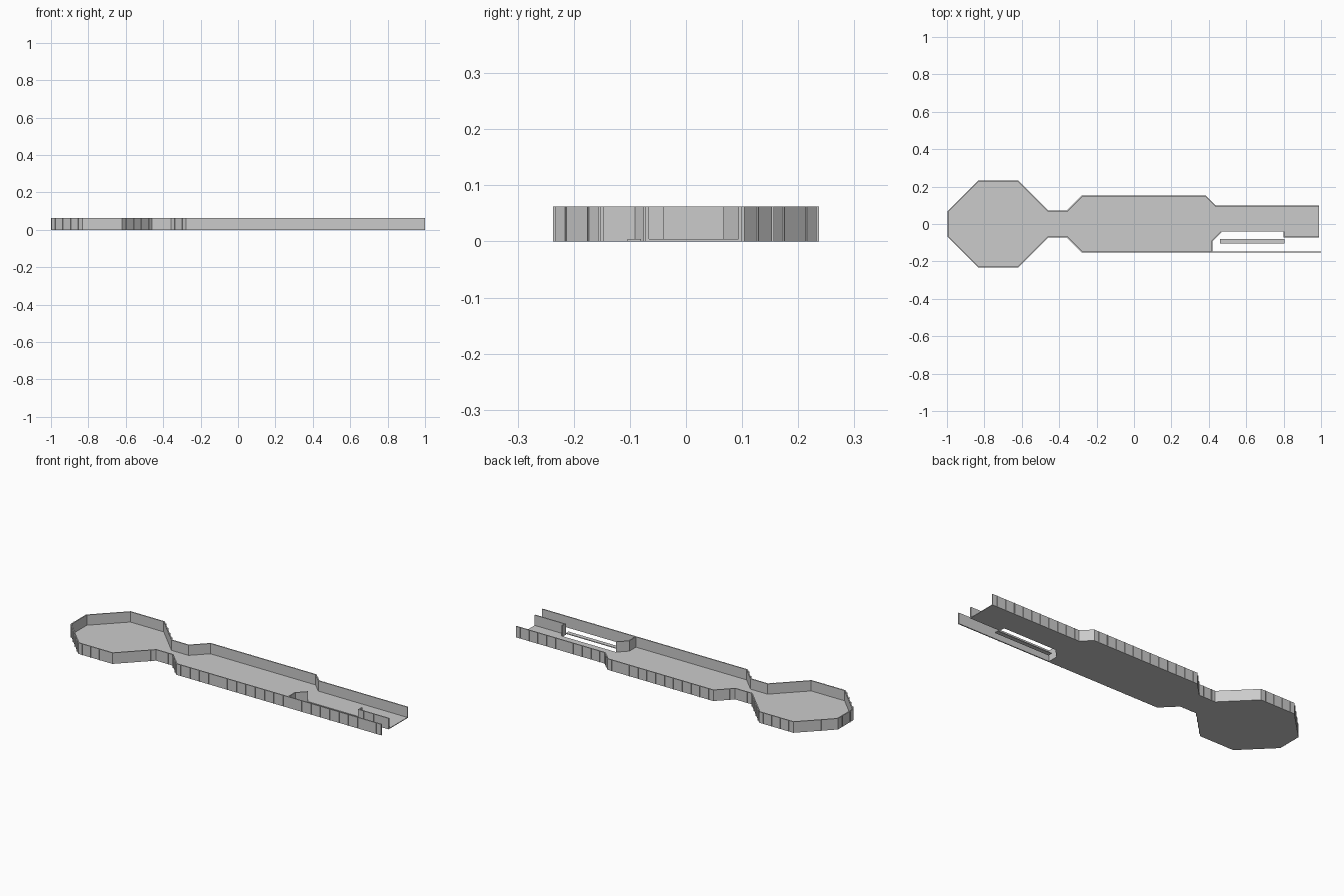
import bpy, bmesh
from mathutils import Vector

if "Cube" in bpy.data.objects:
    bpy.data.objects.remove(bpy.data.objects["Cube"])

H, T, FIN, FLOOR = 0.062, 0.006, 0.004, 0.004   # wall height, wall thickness, rib depth, floor thickness


def finish(name, bm):
    me = bpy.data.meshes.new(name)
    bm.to_mesh(me)
    bm.free()
    ob = bpy.data.objects.new(name, me)
    bpy.context.collection.objects.link(ob)
    return ob


def slab(name, pts, height):
    bm = bmesh.new()
    face = bm.faces.new([bm.verts.new((x, y, 0)) for x, y in pts])
    ext = bmesh.ops.extrude_face_region(bm, geom=[face])
    bmesh.ops.translate(bm, vec=(0, 0, height),
                        verts=[v for v in ext["geom"] if isinstance(v, bmesh.types.BMVert)])
    bmesh.ops.recalc_face_normals(bm, faces=bm.faces)
    return finish(name, bm)


def offset(path, d):
    """Mitred offset to the right-hand side of an open path."""
    p = [Vector(q) for q in path]
    nrm = []
    for a, b in zip(p, p[1:]):
        t = (b - a).normalized()
        nrm.append(Vector((t.y, -t.x)))
    out = []
    for i, q in enumerate(p):
        n0, n1 = nrm[max(i - 1, 0)], nrm[min(i, len(nrm) - 1)]
        out.append(q + (n0 + n1) * (d / (1 + n0.dot(n1))))
    return out


def wall(name, path):
    return slab(name, list(path) + [tuple(q) for q in reversed(offset(path, T))], H)


def ribs(name, path, step=0.057):
    """Paper-thin upright ribs along the outside of a wall."""
    bm = bmesh.new()
    p = offset(path, T)
    for a, b in zip(p, p[1:]):
        length = (b - a).length
        t = (b - a).normalized()
        n = Vector((t.y, -t.x)) * FIN
        count = max(1, round(length / step))
        for i in range(count):
            q = a + t * (length * (i + 0.5) / count)
            r = q + n
            bm.faces.new([bm.verts.new(c) for c in
                          ((q.x, q.y, 0), (r.x, r.y, 0), (r.x, r.y, H), (q.x, q.y, H))])
    return finish(name, bm)


# Outline of the bulb, neck and body on the upper side, right to left
bulb_neck = [(-0.275, 0.147), (-0.355, 0.067), (-0.462, 0.067),
             (-0.622, 0.227), (-0.83, 0.227), (-0.99, 0.067)]
upper = [(0.99, 0.094), (0.435, 0.094), (0.38, 0.147)] + bulb_neck
lower = [(x, -y) for x, y in reversed(bulb_neck)]

# Notch beside the long outer wall
notch_left = [(0.415, -0.147), (0.415, -0.088), (0.463, -0.04)]
notch_right = [(0.805, -0.04), (0.805, -0.066), (0.99, -0.066)]

# Floor and the loose strip lying in the notch
slab("floor", upper + lower + notch_left + notch_right, FLOOR)
slab("notch_strip", [(0.46, -0.104), (0.805, -0.104), (0.805, -0.08), (0.46, -0.08)], FLOOR)

# Walls
outer = upper + lower + [(1.0, -0.147)]
wall("outer_wall", outer)
wall("notch_wall", notch_left)
wall("exit_wall", notch_right)

# Ribs on the outside
ribs("outer_wall_ribs", outer)
ribs("exit_wall_ribs", notch_right[1:])
